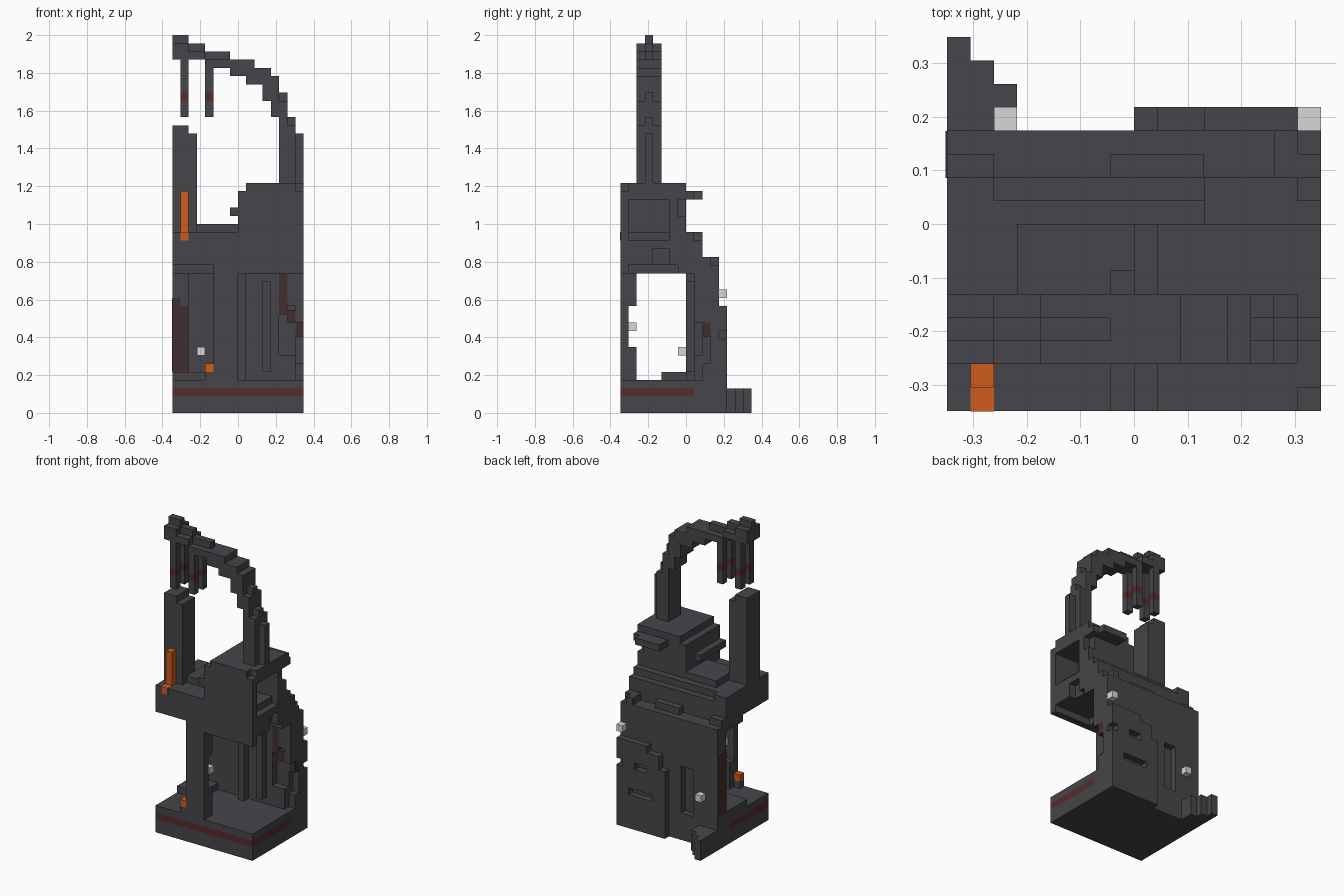
import bpy

default_cube = bpy.data.objects.get("Cube")
if default_cube:
    bpy.data.objects.remove(default_cube, do_unlink=True)

UNIT = 2 / 46      # edge of one grid cell
HALF = 8           # half the footprint in cells


def make_material(name, red, green, blue):
    material = bpy.data.materials.new(name)
    material.use_nodes = True
    colour = (red, green, blue, 1)
    material.diffuse_color = colour
    material.node_tree.nodes["Principled BSDF"].inputs["Base Color"].default_value = colour
    return material


charcoal = make_material("charcoal", .061, .06, .068)
dark_red = make_material("dark red", .095, .024, .025)
dull_maroon = make_material("dull maroon", .052, .027, .028)
orange = make_material("orange", .62, .108, .013)
pale_grey = make_material("pale grey", .67, .68, .67)


def block(name, material, x, y, z):
    """Add one box spanning the given grid ranges."""
    corners = [((a - HALF) * UNIT, (b - HALF) * UNIT, c * UNIT)
               for a in x for b in y for c in z]
    faces = [(0, 1, 3, 2), (4, 6, 7, 5), (0, 4, 5, 1),
             (2, 3, 7, 6), (0, 2, 6, 4), (1, 5, 7, 3)]
    mesh = bpy.data.meshes.new(name)
    mesh.from_pydata(corners, [], faces)
    mesh.materials.append(material)
    part = bpy.data.objects.new(name, mesh)
    bpy.context.collection.objects.link(part)
    return part


# Base slab with its red band
block("base_bottom", charcoal, x=(0, 16), y=(0, 12), z=(0, 2))
block("base_band", dark_red, x=(0, 16), y=(0, 9), z=(2, 3))
block("base_band_back", charcoal, x=(0, 16), y=(9, 12), z=(2, 3))
block("base_top", charcoal, x=(0, 16), y=(0, 12), z=(3, 4))
block("inner_plinth", charcoal, x=(0, 4), y=(5, 10), z=(4, 5))

# Stepped buttress on the rear corner
for step in range(3):
    block("corner_buttress", charcoal, x=(step, step + 1), y=(12, 16 - step), z=(0, 3))

# Front support column, notched behind
block("front_column", charcoal, x=(5, 8), y=(0, 1), z=(4, 17))
block("column_foot", charcoal, x=(5, 8), y=(1, 2), z=(4, 8))
block("column_head", charcoal, x=(5, 8), y=(1, 2), z=(13, 17))

# Back wall with a stepped inner face
inner_face = {0: 10, 2: 9, 8: 8, 9: 9, 13: 10, 15: 11}
starts = sorted(inner_face)
for left, right in zip(starts, starts[1:] + [16]):
    block("back_wall_core", charcoal, x=(left, right), y=(inner_face[left], 11), z=(4, 17))
block("wall_rib", charcoal, x=(11, 12), y=(8, 9), z=(5, 16))
block("wall_corner_head", charcoal, x=(14, 16), y=(9, 11), z=(13, 17))
block("wall_corner_bracket", charcoal, x=(15, 16), y=(9, 11), z=(11, 13))
block("wall_corner_foot", charcoal, x=(12, 15), y=(9, 10), z=(4, 7))
block("wall_corner_sill", charcoal, x=(15, 16), y=(10, 11), z=(4, 6))

# Outer skin of the back wall, leaving an upright groove
block("wall_skin_left", charcoal, x=(0, 4), y=(11, 12), z=(4, 17))
block("wall_skin_right", charcoal, x=(6, 16), y=(11, 12), z=(4, 17))
block("wall_skin_lintel", charcoal, x=(4, 6), y=(11, 12), z=(11, 17))

# Raised rear panel with slots
block("rear_panel_bottom", charcoal, x=(8, 16), y=(12, 13), z=(0, 5))
block("rear_panel_slot_side", charcoal, x=(8, 10), y=(12, 13), z=(5, 6))
block("rear_panel_slot_end", charcoal, x=(14, 16), y=(12, 13), z=(5, 6))
block("rear_panel_middle", charcoal, x=(8, 16), y=(12, 13), z=(6, 9))
block("rear_panel_notch_side", charcoal, x=(8, 11), y=(12, 13), z=(9, 10))
block("rear_panel_notch_end", charcoal, x=(13, 15), y=(12, 13), z=(9, 10))
block("rear_panel_upper", charcoal, x=(9, 16), y=(12, 13), z=(10, 12))
block("rear_panel_top", charcoal, x=(11, 16), y=(12, 13), z=(12, 13))

# Red pieces set in the wall
block("side_red_post", dull_maroon, x=(-.06, 1), y=(9.96, 11.98), z=(5, 14))
block("side_red_post_inner", dull_maroon, x=(1, 2), y=(9.96, 11), z=(5, 13))
block("red_pipe_upright", dull_maroon, x=(13, 14), y=(9, 10), z=(12, 17))
block("red_pipe_bend", dull_maroon, x=(14, 15), y=(9, 10), z=(11, 12.5))
block("red_pipe_end", dull_maroon, x=(15, 16), y=(10, 11), z=(9.3, 11))

# Deck, hollowed a little underneath and notched in its side
block("deck_underside", charcoal, x=(5, 10), y=(0, 10), z=(17, 18))
block("deck_underside_front", charcoal, x=(10, 16), y=(0, 1), z=(17, 18))
block("deck_underside_rear", charcoal, x=(10, 16), y=(7, 10), z=(17, 18))
block("deck_underside_left", charcoal, x=(0, 5), y=(6, 10), z=(17, 18))
block("deck_slab", charcoal, x=(0, 15), y=(0, 10), z=(18, 21))
block("deck_side_front", charcoal, x=(15, 16), y=(0, 4), z=(18, 21))
block("deck_side_rear", charcoal, x=(15, 16), y=(6, 10), z=(18, 21))
block("deck_side_bridge", charcoal, x=(15, 16), y=(4, 6), z=(20, 21))
block("deck_surface", charcoal, x=(0, 12), y=(0, 9), z=(21, 22))
block("deck_rear_tab", charcoal, x=(0, 2), y=(9, 10), z=(21, 22))
block("deck_raised_layer", charcoal, x=(3, 8), y=(3, 8), z=(22, 23))

# Uneven shoulders behind the deck
block("rear_shoulder", charcoal, x=(0, 16), y=(10, 12), z=(17, 18))
for left, right, back in ((0, 2, 11), (7, 11, 11), (14, 15, 12), (15, 16, 11)):
    block("rear_shoulder_cap", charcoal, x=(left, right), y=(10, back), z=(18, 19))

# Engine housing with an opening in its side
block("housing_core", charcoal, x=(8, 12), y=(0, 8), z=(22, 26))
block("housing_front", charcoal, x=(12, 16), y=(0, 1), z=(21, 26))
block("housing_rear", charcoal, x=(12, 16), y=(6, 7), z=(22, 26))
block("housing_rear_low", charcoal, x=(12, 16), y=(7, 8), z=(22, 24))
block("housing_rear_high", charcoal, x=(12, 15), y=(7, 8), z=(24, 26))
block("housing_rear_sill", charcoal, x=(12, 16), y=(6, 9), z=(21, 22))
block("housing_inner_sill", charcoal, x=(12, 15), y=(1, 6), z=(21, 22))
block("housing_roof", charcoal, x=(8, 16), y=(0, 8), z=(26, 27))
block("housing_roof_cap", charcoal, x=(9, 16), y=(1, 8), z=(27, 28))
block("housing_roof_lip", charcoal, x=(9, 15), y=(0, 1), z=(27, 28))
block("housing_rear_ledge", charcoal, x=(11, 16), y=(8, 9), z=(26, 27))
block("housing_rear_ledge_tip", charcoal, x=(11, 15), y=(9, 10), z=(26, 27))
block("housing_side_bar", charcoal, x=(7, 8), y=(0, 6), z=(24, 25))

# Standing pylon
block("pylon", charcoal, x=(0, 2), y=(2, 5), z=(22, 35))
block("pylon_side", charcoal, x=(2, 3), y=(2, 5), z=(22, 34))

# Curved crane arm: start, end, underside and crest of each step
arm_steps = [(0, 2, 43, 46), (2, 4, 43, 45), (4, 7, 42, 44), (7, 9, 41, 43),
             (9, 10, 40, 43), (10, 11, 40, 42), (11, 12, 38, 42), (12, 13, 36, 41),
             (13, 14, 28, 39), (14, 15, 28, 36)]
for left, right, under, crest in arm_steps:
    ridged = left < 7 or left > 12
    shoulder = crest - 1 if ridged else crest
    block("crane_arm", charcoal, x=(left, right), y=(2, 5), z=(under, shoulder))
    if ridged:
        block("crane_arm_ridge", charcoal, x=(left, right), y=(3, 4), z=(shoulder, crest))
block("crane_arm_outer_rib", charcoal, x=(15, 16), y=(3, 4), z=(28, 34))

# Four hanging fingers with red rings
for left, top in ((1, 43), (4, 42)):
    for front in (2, 4):
        span = dict(x=(left, left + 1), y=(front, front + 1))
        block("finger_tip", charcoal, z=(36, 38), **span)
        block("finger_ring", dark_red, z=(38, 39), **span)
        block("finger", charcoal, z=(39, top), **span)

# Orange lever and button
block("lever_foot", orange, x=(1, 2), y=(-.02, 1), z=(21, 22.02))
block("lever", orange, x=(1, 2), y=(1, 2), z=(22, 27))
block("button_stand", charcoal, x=(4, 5), y=(0, 1), z=(4, 5))
block("button", orange, x=(4, 5), y=(0, 1), z=(5, 6))

# Small lamps
for left, front, low in ((15, 12, 14), (2, 12, 7), (3, 7, 7), (6, 1, 10)):
    block("lamp", pale_grey, x=(left, left + 1), y=(front, front + 1), z=(low, low + 1))
